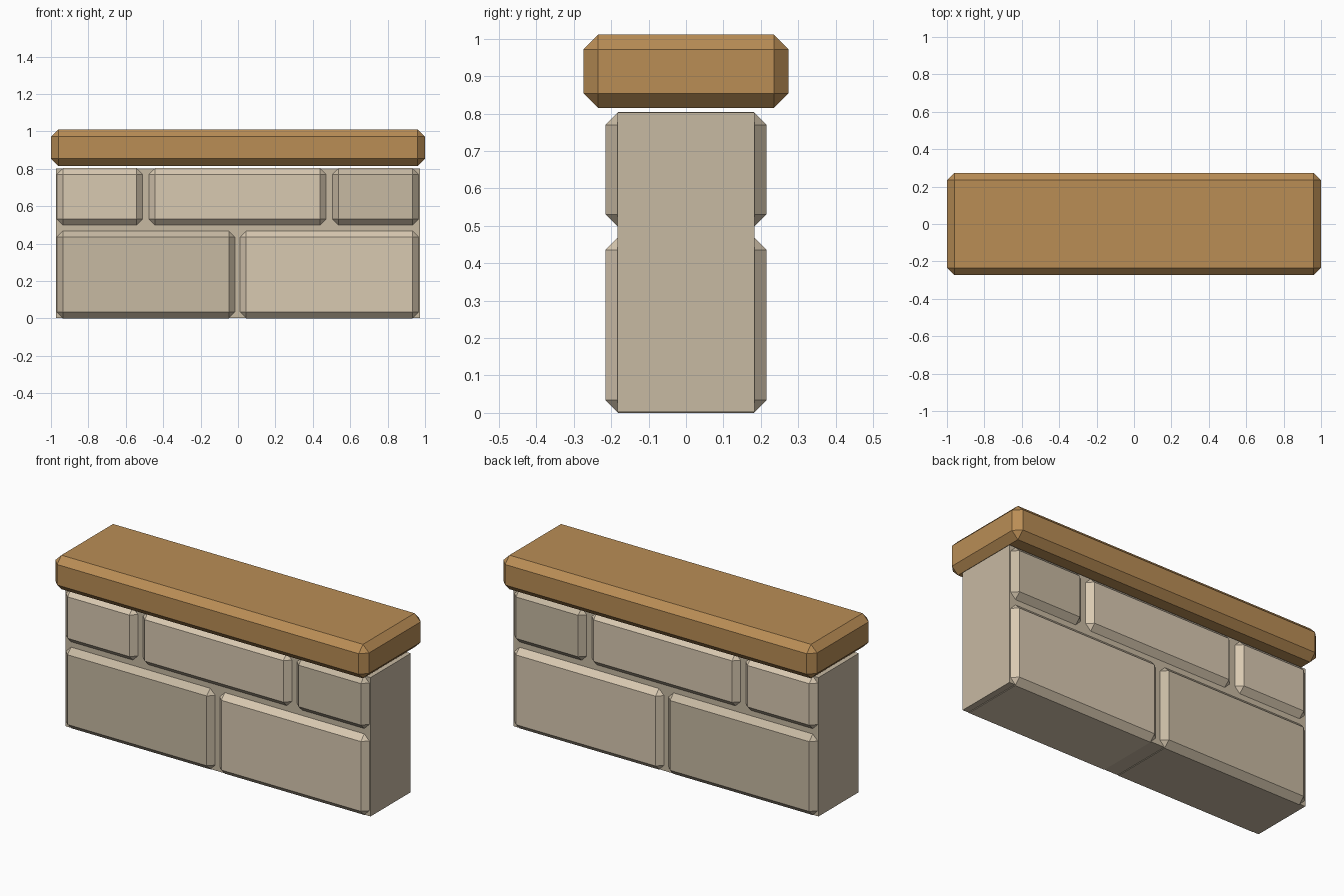
import bpy, bmesh
from mathutils import Vector

if "Cube" in bpy.data.objects:
    bpy.data.objects.remove(bpy.data.objects["Cube"])


def material(name, srgb):
    mat = bpy.data.materials.new(name)
    mat.diffuse_color = (*[(c / 255) ** 2.2 for c in srgb], 1)
    mat.use_nodes = True
    mat.node_tree.nodes["Principled BSDF"].inputs["Base Color"].default_value = mat.diffuse_color
    return mat


def block(name, xs, ys, zs, chamfer, mat):
    """Flat-shaded box between the given limits, with chamfered edges."""
    lo, hi = Vector((xs[0], ys[0], zs[0])), Vector((xs[1], ys[1], zs[1]))
    bm = bmesh.new()
    bmesh.ops.create_cube(bm, size=1)
    bmesh.ops.scale(bm, vec=hi - lo, verts=bm.verts)
    bmesh.ops.translate(bm, vec=(lo + hi) / 2, verts=bm.verts)
    if chamfer:
        bmesh.ops.bevel(bm, geom=bm.edges[:], offset=chamfer, offset_type='OFFSET',
                        segments=1, profile=0.5, affect='EDGES')
    mesh = bpy.data.meshes.new(name)
    bm.to_mesh(mesh)
    bm.free()
    mesh.materials.append(mat)
    obj = bpy.data.objects.new(name, mesh)
    bpy.context.collection.objects.link(obj)
    return obj


wood = material("wood", (184, 140, 86))
light = material("light_stone", (216, 200, 176))
dark = material("dark_stone", (198, 184, 161))

# Mortar core
block("wall_core", (-0.973, 0.973), (-0.183, 0.183), (0.003, 0.803), 0, dark)

# Stones run through the full wall depth, so they show on front and back
lower, upper = (0.0, 0.47), (0.497, 0.804)
stones = [
    ("lower_stone_left", (-0.97, -0.015), lower, dark),
    ("lower_stone_right", (0.01, 0.967), lower, light),
    ("upper_stone_left", (-0.97, -0.508), upper, light),
    ("upper_stone_middle", (-0.478, 0.473), upper, light),
    ("upper_stone_right", (0.503, 0.967), upper, dark),
]
for name, xs, zs, mat in stones:
    block(name, xs, (-0.215, 0.215), zs, 0.034, mat)

# Wooden cap, floating just clear of the wall
block("wooden_cap", (-1, 1), (-0.274, 0.274), (0.815, 1.011), 0.039, wood)
